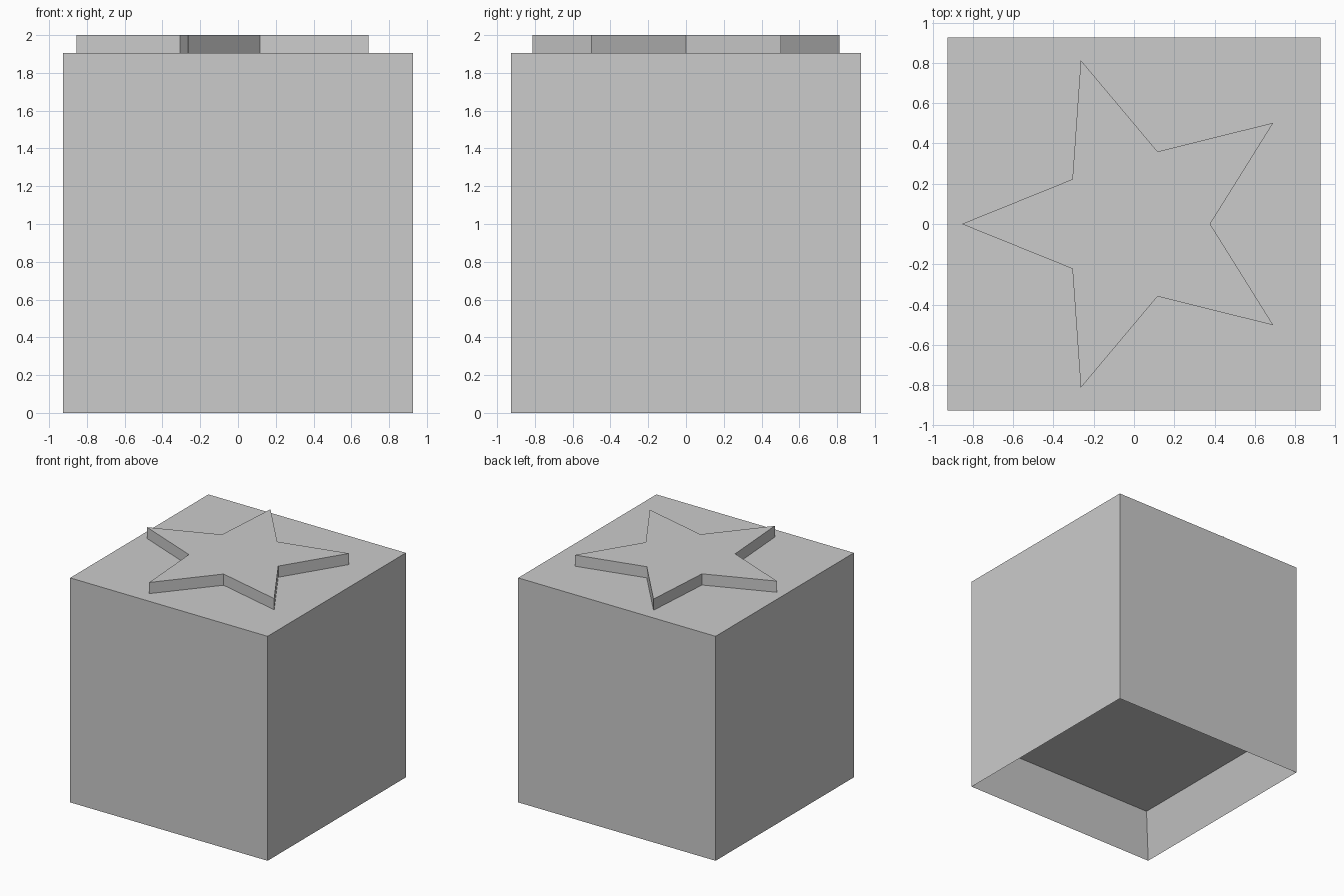
import bpy, bmesh
from math import cos, sin, pi
from mathutils import Matrix, Vector

cube = bpy.data.objects.get("Cube")
if cube:
    bpy.data.objects.remove(cube, do_unlink=True)

HALF = 0.927      # half width of the block
TOP = 1.905       # top of the block
RIM = 0.155       # rim width around the recess
DEPTH = 0.37      # recess depth

grey = bpy.data.materials.new("plain_grey")
grey.use_nodes = True
colour = (0.6, 0.6, 0.6, 1)
grey.diffuse_color = colour
grey.node_tree.nodes["Principled BSDF"].inputs["Base Color"].default_value = colour


def add_object(name, bm):
    bmesh.ops.recalc_face_normals(bm, faces=bm.faces)
    mesh = bpy.data.meshes.new(name)
    bm.to_mesh(mesh)
    bm.free()
    mesh.materials.append(grey)
    obj = bpy.data.objects.new(name, mesh)
    bpy.context.collection.objects.link(obj)
    return obj


# Block with a square recess in its underside
bm = bmesh.new()
bmesh.ops.create_cube(bm, size=1, matrix=Matrix.Translation((0, 0, TOP / 2))
                      @ Matrix.Diagonal((2 * HALF, 2 * HALF, TOP, 1)))
bottom = min(bm.faces, key=lambda f: f.calc_center_median().z)
bmesh.ops.inset_region(bm, faces=[bottom], thickness=RIM)
bmesh.ops.translate(bm, verts=bottom.verts, vec=(0, 0, DEPTH))
add_object("block", bm)

# Raised five-pointed star on the top, one point towards -x
bm = bmesh.new()
ring = []
for i in range(10):
    radius = 0.378 if i % 2 == 0 else 0.855
    angle = i * pi / 5
    ring.append(bm.verts.new((radius * cos(angle), radius * sin(angle), TOP)))
base = bm.faces.new(ring)
raised = bmesh.ops.extrude_face_region(bm, geom=[base], use_keep_orig=True)
bmesh.ops.translate(bm, vec=Vector((0, 0, 2 - TOP)),
                    verts=[v for v in raised["geom"] if isinstance(v, bmesh.types.BMVert)])
add_object("star", bm)
